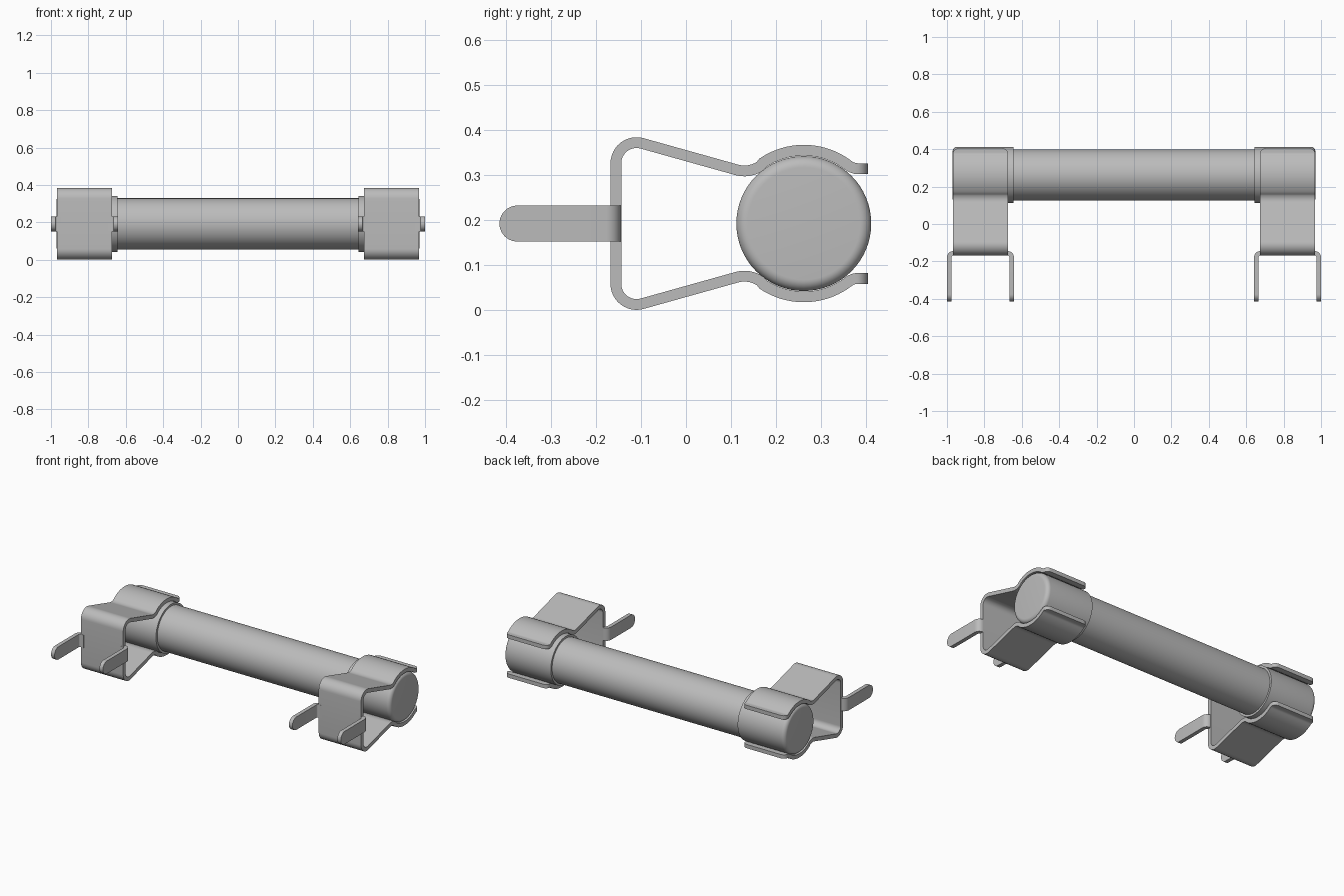
import bpy, bmesh
from math import sin, cos, pi, radians, hypot

if "Cube" in bpy.data.objects:
    bpy.data.objects.remove(bpy.data.objects["Cube"], do_unlink=True)

AXIS_Y, AXIS_Z = 0.262, 0.192    # axis of the tube
THICK = 0.024                    # sheet metal thickness
CLIP_IN, CLIP_OUT = 0.675, 0.967 # clip extent along x

metal = bpy.data.materials.new("grey metal")
metal.use_nodes = True
GREY = (0.5, 0.5, 0.5, 1)
metal.diffuse_color = GREY
metal.node_tree.nodes["Principled BSDF"].inputs["Base Color"].default_value = GREY


def finish(bm, name):
    bmesh.ops.recalc_face_normals(bm, faces=bm.faces)
    mesh = bpy.data.meshes.new(name)
    bm.to_mesh(mesh)
    bm.free()
    mesh.materials.append(metal)
    for p in mesh.polygons:
        p.use_smooth = True
    mesh.set_sharp_from_angle(angle=radians(32))
    ob = bpy.data.objects.new(name, mesh)
    bpy.context.collection.objects.link(ob)
    return ob


def skin(bm, loops):
    """Bridge successive vertex loops and close both ends."""
    rings = [[bm.verts.new(c) for c in loop] for loop in loops]
    n = len(rings[0])
    for a, b in zip(rings, rings[1:]):
        for i in range(n):
            j = (i + 1) % n
            bm.faces.new((a[i], a[j], b[j], b[i]))
    bm.faces.new(rings[0])
    bm.faces.new(rings[-1])


def lathe(name, profile, segs=64):
    """Turn (x, radius) points around the tube axis."""
    bm = bmesh.new()
    turn = [2 * pi * i / segs for i in range(segs)]
    skin(bm, [[(x, AXIS_Y + r * cos(t), AXIS_Z + r * sin(t)) for t in turn]
              for x, r in profile])
    return finish(bm, name)


def ribbon(name, path, half_widths, place):
    """Thick strip along a 2D path; place(u, v, w) maps to model space."""
    bm = bmesh.new()
    loops = []
    for i, ((u, v), w) in enumerate(zip(path, half_widths)):
        a, b = path[max(i - 1, 0)], path[min(i + 1, len(path) - 1)]
        du, dv = b[0] - a[0], b[1] - a[1]
        k = THICK / 2 / hypot(du, dv)
        nu, nv = -dv * k, du * k
        loops.append([place(u + s * nu, v + s * nv, e * w)
                      for s, e in ((1, 1), (1, -1), (-1, -1), (-1, 1))])
    skin(bm, loops)
    return finish(bm, name)


def arc(cu, cv, r, a0, a1, n):
    return [(cu + r * cos(radians(a0 + (a1 - a0) * i / n)),
             cv + r * sin(radians(a0 + (a1 - a0) * i / n))) for i in range(n + 1)]


# Spring clip half profile in (y, height from axis), from back plate to lip
upper = arc(-0.11, 0.134, 0.046, 180, 75, 12)
upper += arc(0.130, 0.179, 0.062, 255, 305, 6)
upper += arc(AXIS_Y, 0, 0.163, 124, 53, 20)
upper += [(0.367, 0.1255), (0.376, 0.1225)]

# Lip end with rounded corners
LIP, ROUND = 0.405, 0.03
half = (CLIP_OUT - CLIP_IN) / 2
widths = [half] * len(upper)
for i in range(9):
    t = i / 8 * pi / 2
    upper.append((LIP - ROUND + 0.003 + (ROUND - 0.003) * sin(t), 0.122))
    widths.append(half - ROUND * (1 - cos(t)))
del upper[-9], widths[-9]
clip_path = [(y, -h) for y, h in reversed(upper)] + upper
clip_widths = widths[::-1] + widths

# Prong path in (outward, y): bend out of the back plate, then straight forward
PLATE_Y, BEND, TIP, PRONG_HALF = -0.157, 0.021, -0.415, 0.04
prong = [(-0.02, PLATE_Y)] + arc(0, PLATE_Y - BEND, BEND, 90, 0, 8)
prong_widths = [PRONG_HALF] * len(prong)
for i in range(11):
    t = i / 10 * pi / 2
    prong.append((BEND, TIP + PRONG_HALF * (1 - sin(t))))
    prong_widths.append(max(PRONG_HALF * cos(t), 0.002))

# Tube between the two caps
lathe("tube", [(-0.66, 0.137), (0.66, 0.137)])

for side, word in ((1, "left"), (-1, "right")):
    # End cap with rounded outer rim
    rim = arc(0.945, 0.125, 0.025, 90, 0, 8)
    lathe(word + "_end_cap", [(side * x, r) for x, r in [(0.645, 0.15)] + rim])

    mid = side * (CLIP_IN + CLIP_OUT) / 2
    ribbon(word + "_spring_clip", clip_path, clip_widths,
           lambda u, v, w: (mid + w, u, AXIS_Z + v))

    # Two prongs, one from each edge of the back plate
    for edge, out, label in ((CLIP_OUT, 1, "outer"), (CLIP_IN, -1, "inner")):
        ribbon(f"{word}_{label}_prong", prong, prong_widths,
               lambda u, v, w: (side * (edge + out * u), v, AXIS_Z + w))
